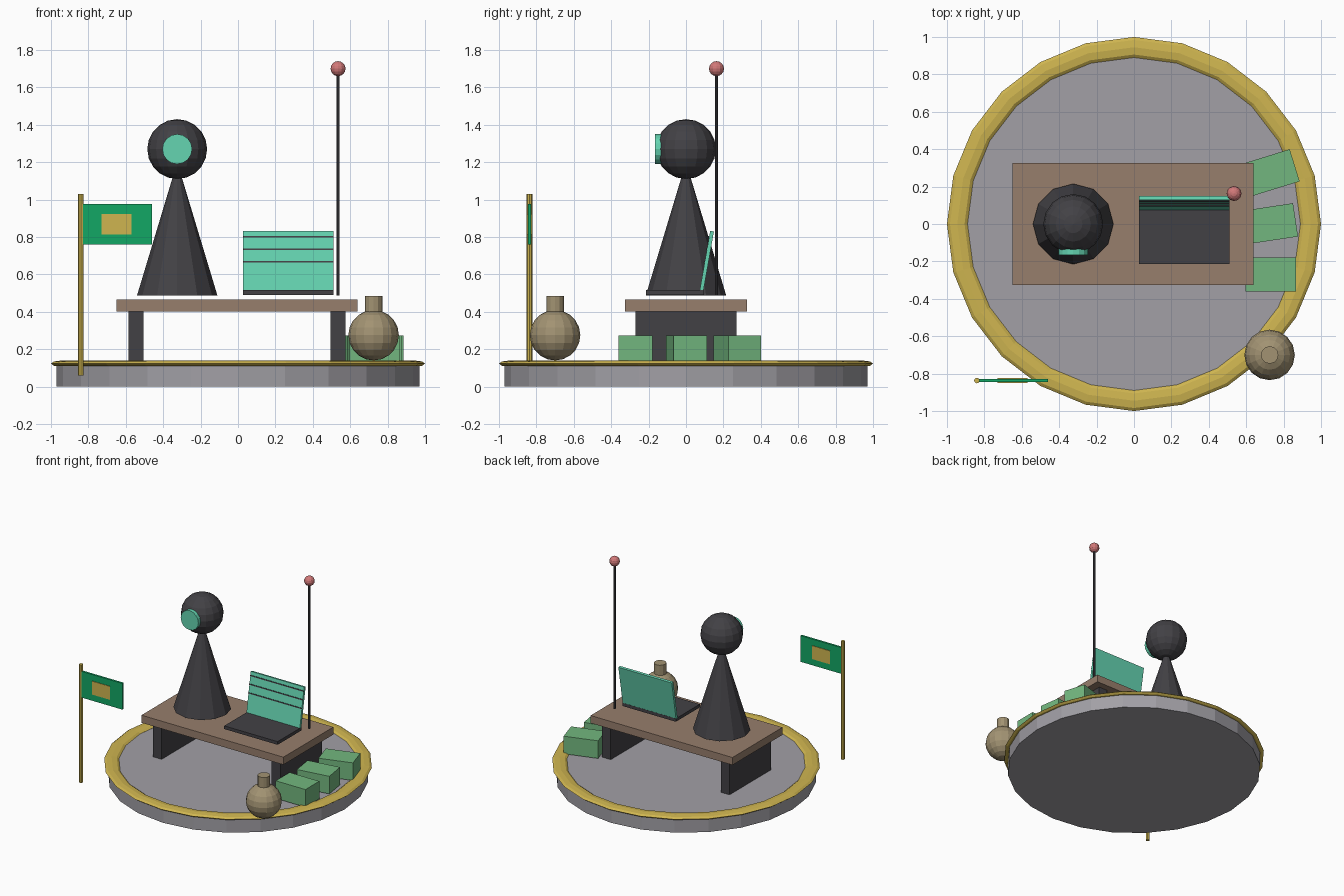
import bpy
from math import radians, sin, cos, pi
from mathutils import Vector, Matrix

cube = bpy.data.objects.get("Cube")
if cube:
    bpy.data.objects.remove(cube, do_unlink=True)


def material(name, rgb):
    m = bpy.data.materials.new(name)
    m.use_nodes = True
    m.diffuse_color = (*rgb, 1)
    m.node_tree.nodes["Principled BSDF"].inputs["Base Color"].default_value = (*rgb, 1)
    return m


GREY = material("stone_grey", (0.36, 0.35, 0.38))
GOLD = material("gold", (0.62, 0.46, 0.08))
DARK = material("charcoal", (0.055, 0.053, 0.06))
WOOD = material("wood_brown", (0.31, 0.21, 0.15))
MINT = material("mint", (0.13, 0.66, 0.44))
GREEN = material("flag_green", (0.006, 0.39, 0.13))
LEAF = material("crate_green", (0.17, 0.47, 0.21))
TAN = material("tan", (0.36, 0.29, 0.17))
ROSE = material("rose", (0.64, 0.19, 0.19))


def finish(name, mat):
    ob = bpy.context.object
    ob.name = name
    ob.data.materials.append(mat)
    return ob


def box(name, mat, centre, size, turn=(0, 0, 0)):
    bpy.ops.mesh.primitive_cube_add(size=1, location=centre, rotation=turn)
    ob = finish(name, mat)
    ob.scale = size
    return ob


def cone(name, mat, x, y, z0, z1, r0, r1, sides):
    bpy.ops.mesh.primitive_cone_add(vertices=sides, radius1=r0, radius2=r1,
                                    depth=z1 - z0, location=(x, y, (z0 + z1) / 2))
    return finish(name, mat)


def ball(name, mat, centre, r, segments=16, rings=10):
    bpy.ops.mesh.primitive_uv_sphere_add(segments=segments, ring_count=rings,
                                         radius=r, location=centre)
    return finish(name, mat)


# Round base with a flattened gold rim
cone("base", GREY, 0, 0, 0, 0.12, 0.97, 0.97, 24)
bpy.ops.mesh.primitive_torus_add(major_segments=24, minor_segments=8,
                                 major_radius=0.945, minor_radius=0.055,
                                 location=(0, 0, 0.123))
finish("rim", GOLD).scale.z = 0.3

# Bench
box("bench_top", WOOD, (-0.005, 0, 0.434), (1.29, 0.65, 0.062))
for side, label in ((-1, "right"), (1, "left")):
    box("bench_leg_" + label, DARK, (-0.005 + side * 0.54, 0, 0.262), (0.08, 0.54, 0.284))

# Cone figure with round head and a single eye
cone("figure_body", DARK, -0.325, 0, 0.487, 1.19, 0.215, 0.003, 12)
ball("figure_head", DARK, (-0.325, 0, 1.27), 0.16)
bpy.ops.mesh.primitive_cylinder_add(vertices=16, radius=0.08, depth=0.03,
                                    location=(-0.325, -0.15, 1.27),
                                    rotation=(radians(90), 0, 0))
finish("figure_eye", MINT)

# Laptop: flat keyboard, leaning screen with dark lines
box("laptop_base", DARK, (0.268, -0.06, 0.503), (0.485, 0.31, 0.026))
LEAN = radians(-10)
hinge = Vector((0.268, 0.083, 0.512))
rot = Matrix.Rotation(LEAN, 3, "X")
box("laptop_screen", MINT, hinge + rot @ Vector((0, 0, 0.162)),
    (0.485, 0.02, 0.324), (LEAN, 0, 0))
for i in range(3):
    box(f"screen_line_{i + 1}", DARK, hinge + rot @ Vector((0, -0.011, 0.156 + 0.068 * i)),
        (0.485, 0.008, 0.008), (LEAN, 0, 0))

# Antenna
cone("antenna_rod", DARK, 0.535, 0.163, 0.487, 1.7, 0.009, 0.009, 8)
ball("antenna_tip", ROSE, (0.535, 0.163, 1.7), 0.04, 12, 8)

# Row of crates, each turned a little more
for i in range(3):
    box(f"crate_{i + 1}", LEAF, (0.73, -0.27 + 0.272 * i, 0.2), (0.27, 0.18, 0.145),
        (0, 0, 0.15 * i))

# Round flask with a neck
ball("flask_body", TAN, (0.725, -0.7, 0.275), 0.135)
cone("flask_neck", TAN, 0.725, -0.7, 0.39, 0.485, 0.047, 0.047, 12)

# Flag with an emblem plate on both sides
FLAG_Y = -0.837
cone("flag_pole", GOLD, -0.84, FLAG_Y, 0.06, 1.03, 0.015, 0.015, 8)
box("flag_cloth", GREEN, (-0.645, FLAG_Y, 0.868), (0.37, 0.017, 0.215))
for side, label in ((-1, "front"), (1, "back")):
    box("flag_emblem_" + label, GOLD, (-0.65, FLAG_Y + side * 0.01, 0.868),
        (0.16, 0.006, 0.11))
